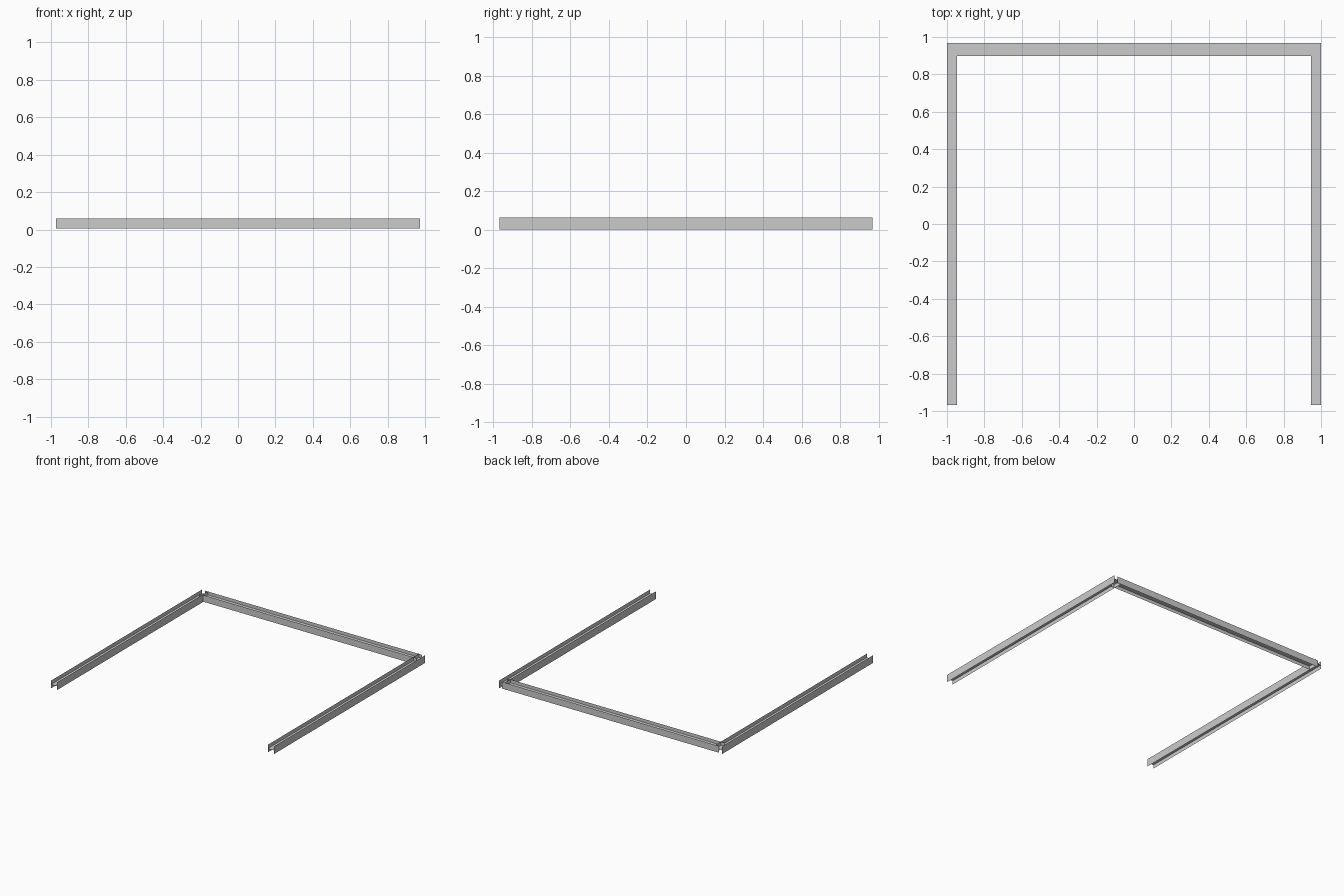
import bpy, bmesh

if "Cube" in bpy.data.objects:
    bpy.data.objects.remove(bpy.data.objects["Cube"])


def h_beam(name, length, width, height, location, along_y):
    """Thin sheet-metal beam: two upright flanges joined by a level web."""
    l, w, h = length / 2, width / 2, height / 2
    bm = bmesh.new()

    def sheet(profile):
        (a, b), (c, d) = profile
        pts = [(-l, a, b), (l, a, b), (l, c, d), (-l, c, d)]
        if along_y:
            pts = [(-y, x, z) for x, y, z in pts]
        bm.faces.new([bm.verts.new(p) for p in pts])

    sheet(((-w, -h), (-w, h)))   # outer flange
    sheet(((w, -h), (w, h)))     # inner flange
    sheet(((-w, 0), (w, 0)))     # web
    mesh = bpy.data.meshes.new(name)
    bm.to_mesh(mesh)
    bm.free()
    obj = bpy.data.objects.new(name, mesh)
    obj.location = location
    bpy.context.collection.objects.link(obj)
    return obj


# Side beams running front to back
for side, x in (("left", -0.973), ("right", 0.973)):
    h_beam(side + "_beam", 1.938, 0.054, 0.062, (x, 0, 0.031), True)

# Cross beam at the back
h_beam("back_beam", 1.946, 0.070, 0.054, (0, 0.934, 0.032), False)
